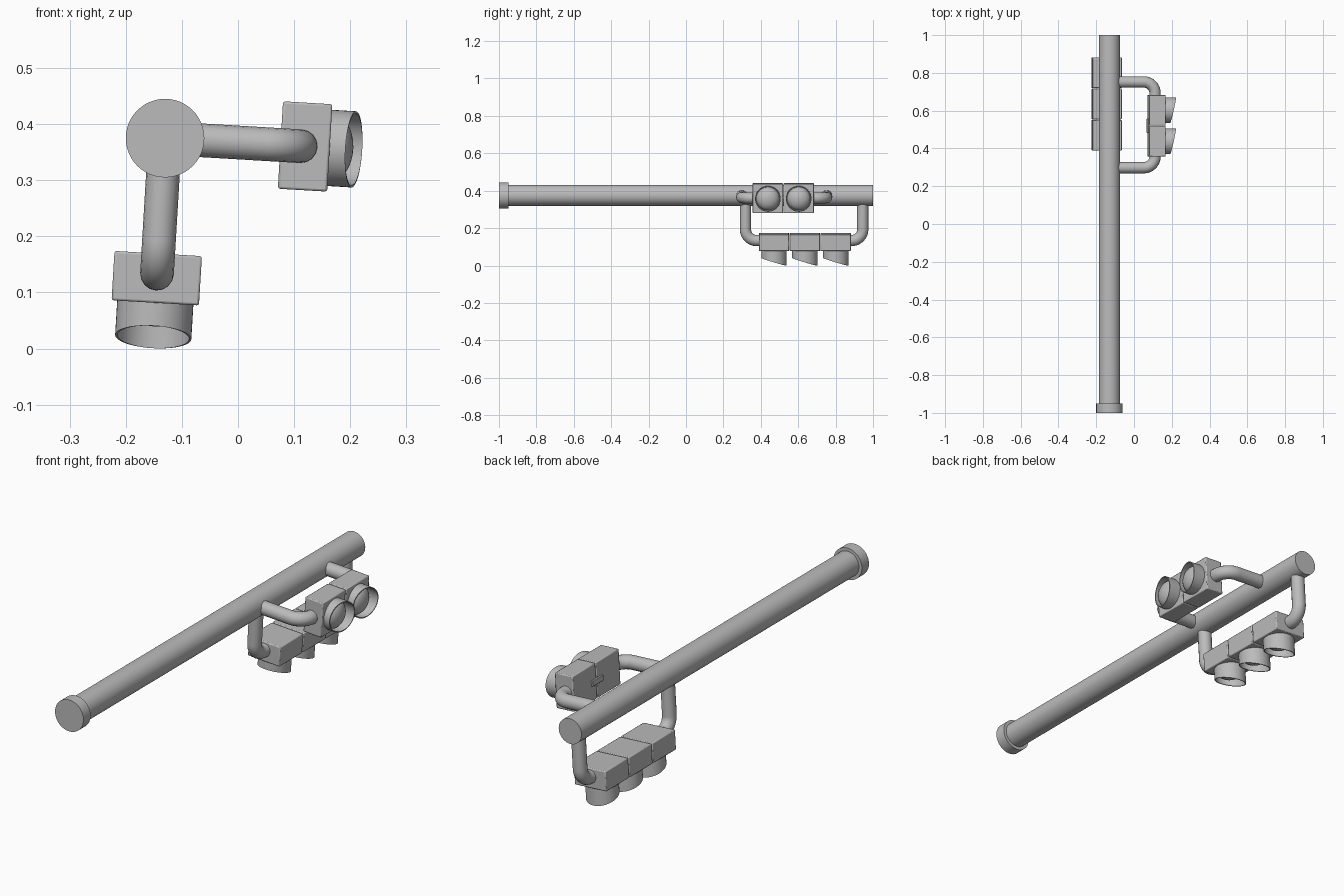
import bpy, bmesh
from math import pi, sin, cos, radians
from mathutils import Matrix

cube = bpy.data.objects.get("Cube")
if cube:
    bpy.data.objects.remove(cube, do_unlink=True)

grey = bpy.data.materials.new("plain grey")
grey.use_nodes = True
grey.diffuse_color = (0.5, 0.5, 0.5, 1)
grey.node_tree.nodes["Principled BSDF"].inputs["Base Color"].default_value = (0.5, 0.5, 0.5, 1)

POLE = Matrix.Translation((-0.13, 0, 0.375))
SEG = 48
BACK, FACE = 0.206, 0.294     # head housing, measured outward from the pole axis


def finish(obj, frame):
    obj.data.materials.append(grey)
    obj.matrix_world = frame
    bpy.ops.object.select_all(action='DESELECT')
    obj.select_set(True)
    bpy.context.view_layer.objects.active = obj
    bpy.ops.object.shade_smooth_by_angle(angle=radians(35))
    return obj


def mesh_object(name, bm, frame):
    bmesh.ops.recalc_face_normals(bm, faces=bm.faces)
    mesh = bpy.data.meshes.new(name)
    bm.to_mesh(mesh)
    bm.free()
    obj = bpy.data.objects.new(name, mesh)
    bpy.context.collection.objects.link(obj)
    return finish(obj, frame)


def rod(name, radius, y0, y1):
    bm = bmesh.new()
    turn = Matrix.Translation((0, (y0 + y1) / 2, 0)) @ Matrix.Rotation(pi / 2, 4, 'X')
    bmesh.ops.create_cone(bm, cap_ends=True, segments=SEG, radius1=radius,
                          radius2=radius, depth=y1 - y0, matrix=turn)
    mesh_object(name, bm, POLE)


def block(name, size, centre, frame, bevel):
    bm = bmesh.new()
    bmesh.ops.create_cube(bm, size=1, matrix=Matrix.Translation(centre) @ Matrix.Diagonal((*size, 1)))
    obj = mesh_object(name, bm, frame)
    mod = obj.modifiers.new("soft edges", 'BEVEL')
    mod.width, mod.segments = bevel, 2


def loft(name, rings, y, frame, closed=False):
    """Rings around the outward axis: (radius, function of angle giving the outward distance)."""
    bm = bmesh.new()
    loops = []
    for radius, reach in rings:
        angles = [2 * pi * i / SEG for i in range(SEG)]
        loops.append([bm.verts.new((reach(a), y + radius * cos(a), radius * sin(a))) for a in angles])
    for a, b in zip(loops, loops[1:] + (loops[:1] if closed else [])):
        for i in range(SEG):
            j = (i + 1) % SEG
            bm.faces.new((a[i], a[j], b[j], b[i]))
    if not closed:
        bm.faces.new(loops[-1])
    mesh_object(name, bm, frame)


def arm(name, y, side, frame, bend=0.06, out=0.242):
    # Straight tube from the pole, then a quarter bend into the housing end
    path = [(0.02, y)]
    for i in range(13):
        t = i / 12 * pi / 2
        path.append((out - bend + bend * sin(t), y + side * bend * (1 - cos(t))))
    path.append((out, y + side * (bend + 0.02)))
    curve = bpy.data.curves.new(name, 'CURVE')
    curve.dimensions = '3D'
    curve.bevel_depth = 0.03
    curve.bevel_resolution = 6
    curve.use_fill_caps = True
    spline = curve.splines.new('POLY')
    spline.points.add(len(path) - 1)
    for point, (u, v) in zip(spline.points, path):
        point.co = (u, v, 0, 1)
    obj = bpy.data.objects.new(name, curve)
    bpy.context.collection.objects.link(obj)
    bpy.ops.object.select_all(action='DESELECT')
    obj.select_set(True)
    bpy.context.view_layer.objects.active = obj
    bpy.ops.object.convert(target='MESH')
    finish(bpy.context.view_layer.objects.active, frame)


def signal(label, angle, start, count, arms, visor, slant):
    frame = POLE @ Matrix.Rotation(radians(angle), 4, 'Y')
    pitch = 0.165
    for n in range(count):
        y = start + pitch * (n + 0.5)
        block(f"{label}_housing_{n + 1}", (FACE - BACK, pitch - 0.003, 0.156),
              ((BACK + FACE) / 2, y, 0), frame, 0.004)
        # Hood: a thin tube with a slanted rim, longest on the far side

        def rim(a):
            return FACE + visor + slant * cos(a)

        def root(a):
            return FACE - 0.005
        loft(f"{label}_hood_{n + 1}", [(0.068, root), (0.068, rim), (0.064, rim), (0.064, root)],
             y, frame, closed=True)
        # Domed lens inside the hood
        dome = []
        for k in range(9):
            t = k / 8 * pi / 2 * 0.97
            dome.append((0.062 * cos(t), lambda a, t=t: FACE + 0.042 * sin(t)))
        loft(f"{label}_lens_{n + 1}", dome, y, frame)
    arm(f"{label}_near_arm", arms[0], 1, frame)
    arm(f"{label}_far_arm", arms[1], -1, frame)
    return frame


# Pole and its foot
rod("pole", 0.056, -0.98, 1.0)
rod("pole_foot", 0.07, -1.0, -0.95)

# Two-lamp signal to the side, three-lamp signal below
side_frame = signal("side_signal", 3.4, 0.355, 2, (0.298, 0.752), 0.043, 0.015)
signal("main_signal", 93.4, 0.388, 3, (0.318, 0.945), 0.061, 0.02)

# Small clip joining the two side housings at the back
block("back_clip", (0.012, 0.075, 0.024), (BACK - 0.002, 0.52, 0), side_frame, 0.002)
